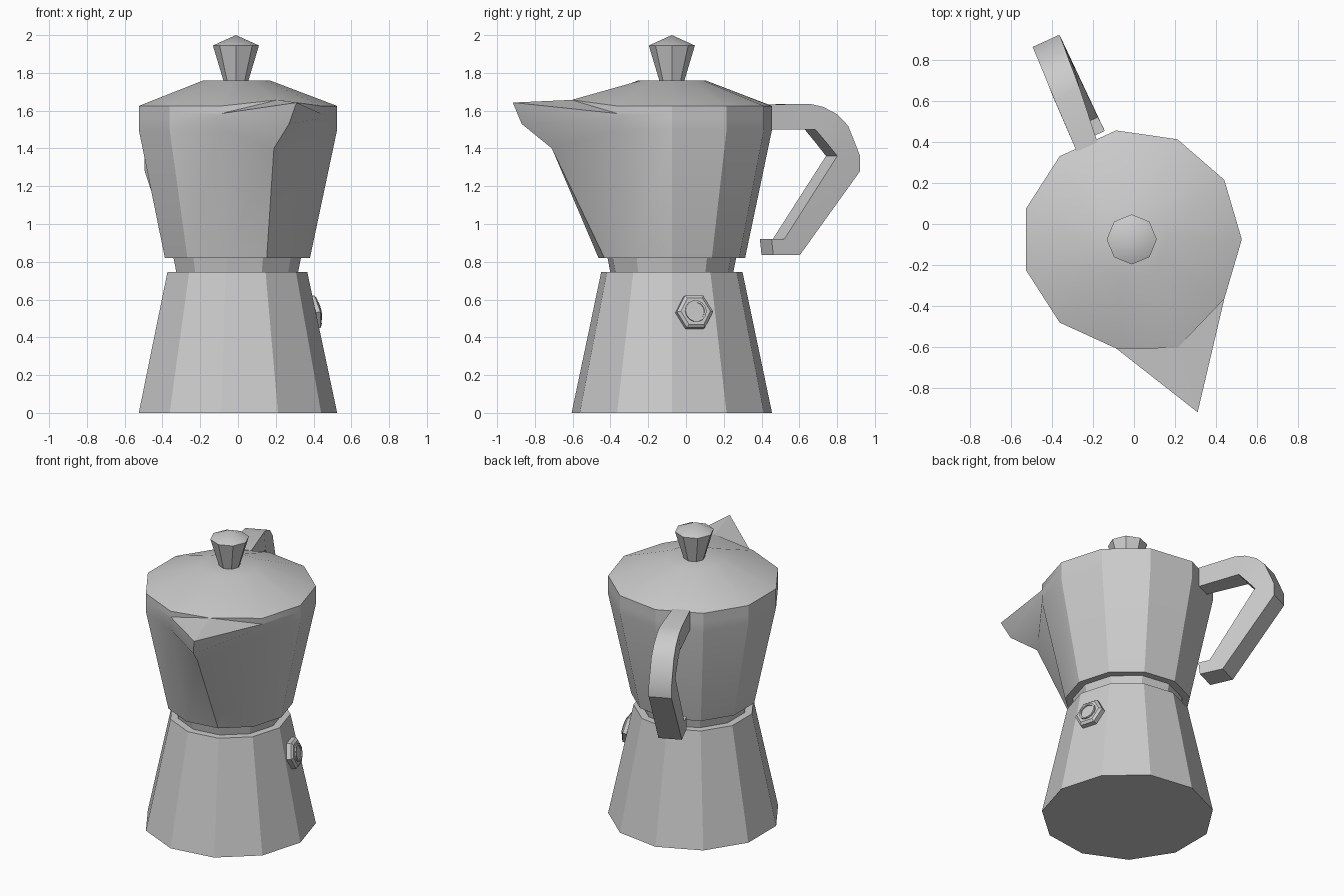
import bpy, bmesh, math
from mathutils import Vector, Matrix

if "Cube" in bpy.data.objects:
    bpy.data.objects.remove(bpy.data.objects["Cube"])

CX, CY, N = -0.011, -0.075, 11
STEP = 2 * math.pi / N


def finish(name, bm):
    bmesh.ops.remove_doubles(bm, verts=bm.verts, dist=0.0005)
    bmesh.ops.recalc_face_normals(bm, faces=bm.faces)
    mesh = bpy.data.meshes.new(name)
    bm.to_mesh(mesh)
    bm.free()
    ob = bpy.data.objects.new(name, mesh)
    bpy.context.collection.objects.link(ob)
    bpy.ops.object.select_all(action='DESELECT')
    ob.select_set(True)
    bpy.context.view_layer.objects.active = ob
    bpy.ops.object.shade_smooth_by_angle(angle=math.radians(29))
    return ob


def rings(profile, n=N, mat=Matrix.Translation((CX, CY, 0)), pulled=None, top=True):
    """Facetted turned shape; pulled maps (row, side) to a replacement point."""
    bm = bmesh.new()
    rows = []
    for i, (r, z) in enumerate(profile):
        row = []
        for k in range(n):
            a = 2 * math.pi * k / n
            p = mat @ Vector((r * math.cos(a), r * math.sin(a), z))
            row.append(bm.verts.new((pulled or {}).get((i, k), p)))
        rows.append(row)
    for a, b in zip(rows, rows[1:]):
        for k in range(n):
            j = (k + 1) % n
            bm.faces.new((a[k], a[j], b[j], b[k]))
    bm.faces.new(rows[0])
    if top:
        bm.faces.new(rows[-1])
    return bm, rows


# Water base and threaded collar
finish("water_base", rings([(0.536, 0), (0.378, 0.745)])[0])
finish("collar", rings([(0.328, 0.74), (0.345, 0.825)])[0])

# Upper jug, one corner column drawn out into the spout
S = N - 2
ridge = Vector((0.21, -0.605, 1.657))
spout = {(1, S): (0.19, -0.71, 1.40), (2, S): (0.27, -0.87, 1.53),
         (3, S): (0.31, -0.917, 1.643)}
bm, rows = rings([(0.392, 0.82), (0.536, 1.50), (0.536, 1.56), (0.536, 1.585)],
                 pulled=spout, top=False)
peak = bm.verts.new(ridge)
rim = rows[3]
bm.faces.new((rim[S - 1], rim[S], peak))
bm.faces.new((rim[S], rim[S + 1], peak))
finish("jug", bm)

# Lid, lifted where it meets the spout
finish("lid", rings([(0.536, 1.585), (0.536, 1.625), (0.18, 1.76)],
                    pulled={(0, S): ridge, (1, S): ridge})[0])

# Knob
finish("knob", rings([(0.065, 1.755), (0.122, 1.945), (0.0, 2.0)], n=8, top=False)[0])

# Handle: (outer r, z, inner r, z, left offset, right offset) along the grip
ang = 3.5 * STEP
out = Vector((math.cos(ang), math.sin(ang), 0))
side = Vector((math.sin(ang), -math.cos(ang), 0))
stations = [
    (0.50, 1.633, 0.50, 1.50, -0.066, 0.045),
    (0.775, 1.635, 0.80, 1.50, -0.06, 0.075),
    (0.845, 1.62, 0.80, 1.50, -0.057, 0.08),
    (0.925, 1.58, 0.83, 1.465, -0.054, 0.085),
    (0.985, 1.52, 0.865, 1.425, -0.052, 0.09),
    (1.053, 1.36, 0.92, 1.36, -0.05, 0.094),
    (1.053, 1.28, 0.92, 1.36, -0.05, 0.094),
    (0.70, 0.835, 0.61, 0.92, -0.05, 0.098),
    (0.545, 0.835, 0.535, 0.92, -0.05, 0.10)]
bm = bmesh.new()
loops = []
for ro, zo, ri, zi, left, right in stations:
    loops.append([bm.verts.new(Vector((CX, CY, z)) + out * r + side * w)
                  for r, z, w in ((ro, zo, left), (ro, zo, right),
                                  (ri, zi, right), (ri, zi, left))])
for a, b in zip(loops, loops[1:]):
    for k in range(4):
        j = (k + 1) % 4
        bm.faces.new((a[k], a[j], b[j], b[k]))
bm.faces.new(loops[0])
bm.faces.new(loops[-1])
finish("handle", bm)

# Safety valve: hex nut with a hollow ring, square to the sloping base face
va = STEP / 2
tilt = math.atan2(0.158 * math.cos(va), 0.745)
normal = Vector((math.cos(va) * math.cos(tilt), math.sin(va) * math.cos(tilt), math.sin(tilt)))
zdir = normal
xdir = Vector((-math.sin(va), math.cos(va), 0))
ydir = zdir.cross(xdir)
rot = Matrix((xdir, ydir, zdir)).transposed().to_4x4()
apothem = (0.536 - 0.158 * 0.53 / 0.745) * math.cos(va)
pos = Vector((CX + apothem * math.cos(va), CY + apothem * math.sin(va), 0.53))
vm = Matrix.Translation(pos) @ rot
finish("valve_nut", rings([(0.10, -0.02), (0.10, 0.03), (0.082, 0.042)], n=6, mat=vm)[0])
finish("valve_ring", rings([(0.058, 0.03), (0.058, 0.05), (0.047, 0.05), (0.047, 0.043)],
                           n=14, mat=vm)[0])
